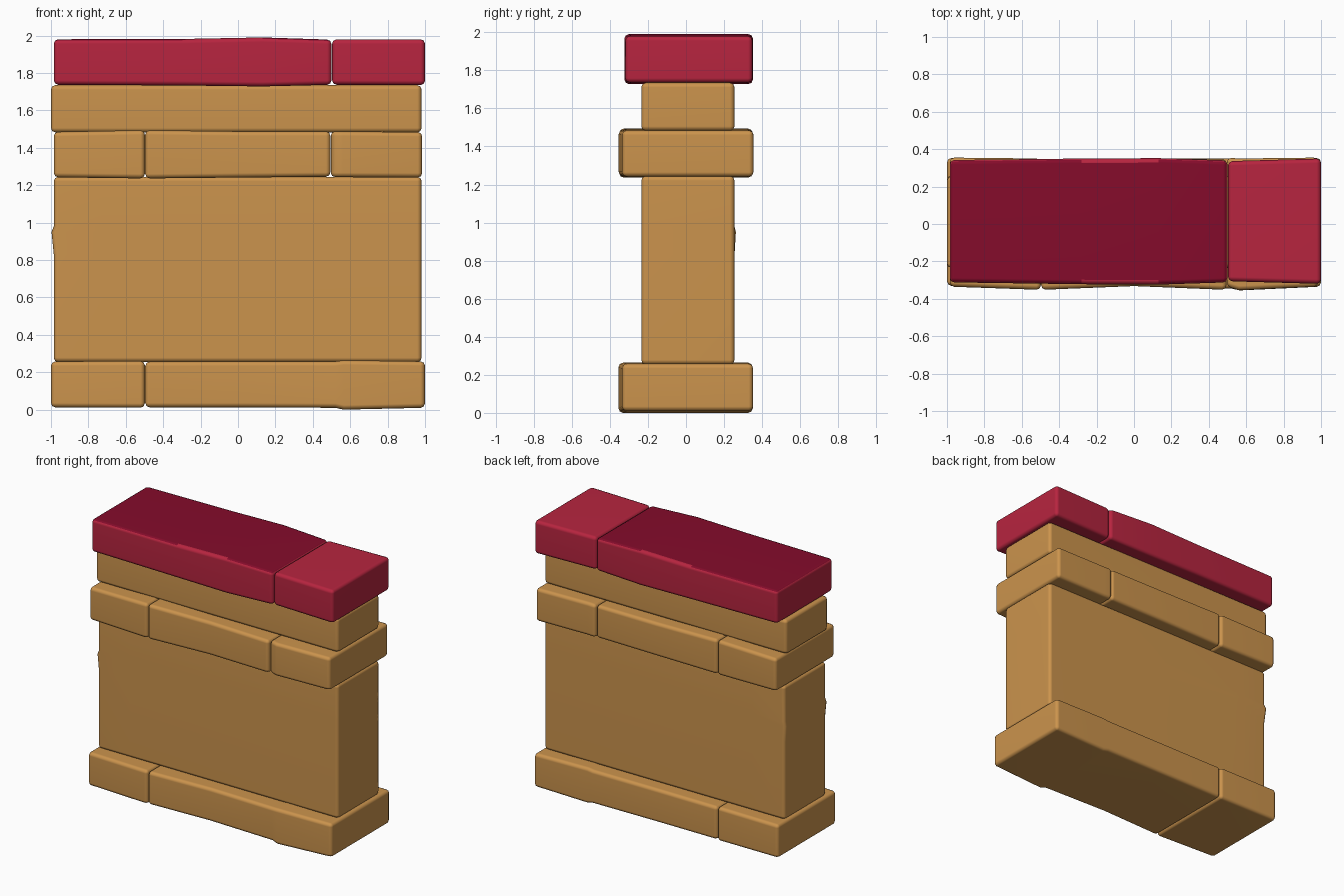
import bpy, bmesh, math

if "Cube" in bpy.data.objects:
    bpy.data.objects.remove(bpy.data.objects["Cube"])


def material(name, rgb):
    m = bpy.data.materials.new(name)
    m.diffuse_color = (*rgb, 1)
    m.use_nodes = True
    m.node_tree.nodes["Principled BSDF"].inputs["Base Color"].default_value = m.diffuse_color
    return m


TAN = material("tan stone", (0.60, 0.295, 0.074))
RED = material("red brick", (0.475, 0.018, 0.050))
DARK = material("dark red brick", (0.235, 0.0035, 0.024))


def block(name, mats, sections, bevel=0.024, top_rule=None, edit=None):
    """Rough block lofted along x; each section is (x, y0, y1, z0, z1)."""
    bm = bmesh.new()
    rings = [[bm.verts.new((x, y, z)) for y, z in
              ((y0, z0), (y1, z0), (y1, z1), (y0, z1))]
             for x, y0, y1, z0, z1 in sections]
    for a, b in zip(rings, rings[1:]):
        for i in range(4):
            j = (i + 1) % 4
            bm.faces.new((a[i], a[j], b[j], b[i]))
    bm.faces.new(rings[0])
    bm.faces.new(rings[-1])
    bmesh.ops.recalc_face_normals(bm, faces=bm.faces)
    # round only the real corners, not the gentle kinks
    sharp = [e for e in bm.edges if e.calc_face_angle(0) > math.radians(50)]
    bmesh.ops.bevel(bm, geom=sharp, offset=bevel, segments=2,
                    profile=0.5, affect='EDGES')
    if edit:
        edit(bm)
    bm.normal_update()
    if top_rule:
        for f in bm.faces:
            f.material_index = int(top_rule(f.normal, f.calc_center_median()))
    for f in bm.faces:
        f.smooth = True
    me = bpy.data.meshes.new(name)
    bm.to_mesh(me)
    bm.free()
    for m in mats:
        me.materials.append(m)
    ob = bpy.data.objects.new(name, me)
    bpy.context.collection.objects.link(ob)
    # keep large faces flat while the rounded corners shade smoothly
    w = ob.modifiers.new("weighted normals", 'WEIGHTED_NORMAL')
    w.keep_sharp = True
    return ob


def crack(bm):
    """Slight bulge at the left end of the wall."""
    cuts = [((0, 0, z), (0, 0, 1)) for z in (0.83, 0.95, 0.98)]
    cuts.append(((-0.72, 0, 0), (1, 0, 0)))
    for co, no in cuts:
        bmesh.ops.bisect_plane(bm, geom=bm.verts[:] + bm.edges[:] + bm.faces[:],
                               plane_co=co, plane_no=no)
    for v in bm.verts:
        if abs(v.co.z - 0.95) < 1e-3 and v.co.x < -0.9:
            v.co.x -= 0.012
            if v.co.y > 0.1:
                v.co.y += 0.007


# bottom course
block("base_block_left", [TAN], [(-1.0, -0.33, 0.353, 0.012, 0.258),
                                 (-0.498, -0.352, 0.35, 0.01, 0.26)])
block("base_block_right", [TAN], [(-0.496, -0.35, 0.348, 0.012, 0.257),
                                  (0.0, -0.332, 0.348, 0.012, 0.258),
                                  (0.52, -0.345, 0.35, 0.01, 0.258),
                                  (0.565, -0.355, 0.35, 0.0, 0.264),
                                  (1.0, -0.335, 0.353, 0.01, 0.258)])

# wall and upper wall
block("wall", [TAN], [(-0.985, -0.235, 0.255, 0.254, 1.245),
                      (0.982, -0.235, 0.255, 0.254, 1.245)], edit=crack)
block("upper_wall", [TAN], [(-1.0, -0.235, 0.255, 1.482, 1.735),
                            (0.982, -0.235, 0.255, 1.482, 1.735)])

# middle course
block("ledge_block_left", [TAN], [(-0.985, -0.335, 0.355, 1.242, 1.485),
                                  (-0.498, -0.352, 0.35, 1.236, 1.494)])
block("ledge_block_middle", [TAN], [(-0.496, -0.352, 0.348, 1.236, 1.494),
                                    (0.0, -0.332, 0.35, 1.241, 1.488),
                                    (0.494, -0.352, 0.348, 1.245, 1.488)])
block("ledge_block_right", [TAN], [(0.496, -0.335, 0.355, 1.243, 1.488),
                                   (0.56, -0.354, 0.35, 1.243, 1.488),
                                   (0.985, -0.335, 0.355, 1.241, 1.484)])

# red cap, the long brick has a darker top with a bare patch on its edges
block("cap_brick_long", [RED, DARK],
      [(-0.985, -0.312, 0.342, 1.737, 1.98),
       (-0.28, -0.322, 0.35, 1.733, 1.982),
       (0.13, -0.324, 0.352, 1.728, 1.99),
       (0.5, -0.312, 0.34, 1.737, 1.978)],
      top_rule=lambda n, c: n.z > 0.985 or (n.z > 0.7 and not -0.28 < c.x < 0.13))
block("cap_brick_short", [RED], [(0.503, -0.306, 0.336, 1.737, 1.98),
                                 (1.0, -0.32, 0.35, 1.735, 1.98)])
